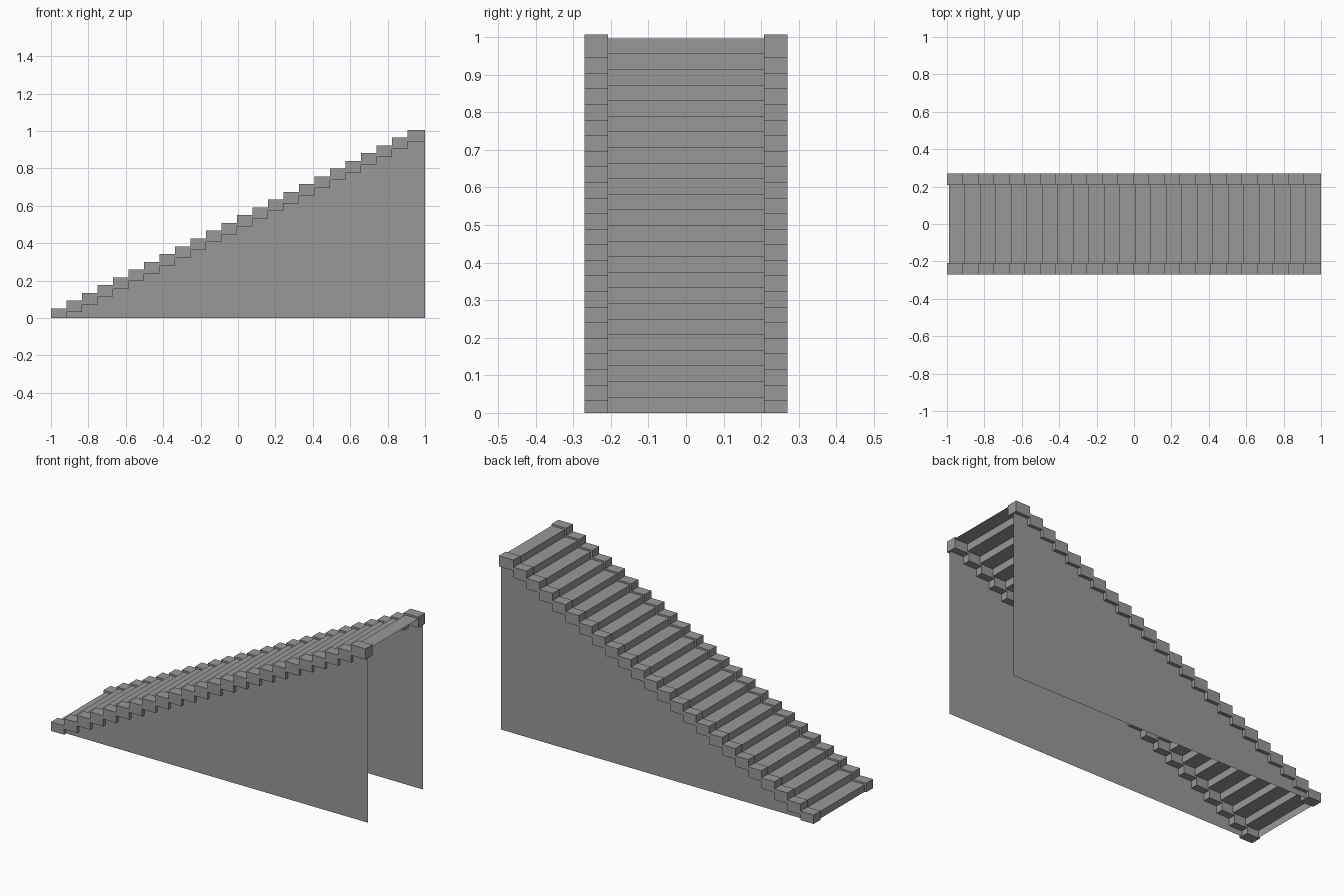
import bpy, bmesh
from mathutils import Vector

if "Cube" in bpy.data.objects:
    bpy.data.objects.remove(bpy.data.objects["Cube"])

N = 24                  # steps
RISE = 0.0415
X0, X1 = -0.99, 1.0     # first riser, back end
RUN = (X1 - X0) / N
HALF = 0.25             # half width of the flight
LIP = 0.01              # margin of the edge trim around the steps

# Dark grey for the whole staircase
grey = bpy.data.materials.new("dark_grey")
grey.diffuse_color = (0.318, 0.318, 0.318, 1)
grey.use_nodes = True
grey.node_tree.nodes["Principled BSDF"].inputs["Base Color"].default_value = grey.diffuse_color


def stair_line(x0, dz, x_end):
    """Zigzag up the flight as (x, z): riser then tread for each step."""
    pts = []
    for i in range(N):
        xa = x0 + i * RUN
        xb = x_end if i == N - 1 else xa + RUN
        pts += [(xa, (i + 1) * RISE + dz), (xb, (i + 1) * RISE + dz)]
    return pts


def finish(name, bm):
    bmesh.ops.recalc_face_normals(bm, faces=bm.faces)
    mesh = bpy.data.meshes.new(name)
    bm.to_mesh(mesh)
    bm.free()
    mesh.materials.append(grey)
    obj = bpy.data.objects.new(name, mesh)
    bpy.context.collection.objects.link(obj)
    return obj


def extruded(name, pts, y0, y1, closed):
    """Sweep an (x, z) line from y0 to y1; a closed one gets end caps."""
    bm = bmesh.new()
    a = [bm.verts.new((x, y0, z)) for x, z in pts]
    b = [bm.verts.new((x, y1, z)) for x, z in pts]
    n = len(pts)
    for i in range(n if closed else n - 1):
        j = (i + 1) % n
        bm.faces.new((a[i], a[j], b[j], b[i]))
    if closed:
        bm.faces.new(a)
        bm.faces.new(b[::-1])
    return finish(name, bm)


# Treads and risers: one open folded sheet, facing up
steps = [(X0, 0.0)] + stair_line(X0, 0.0, X1)
sheet = extruded("treads_and_risers", steps, -HALF, HALF, False)
if sheet.data.polygons[1].normal.z < 0:
    sheet.data.flip_normals()

# Stepped edge trim profile: upper line, then lower line back down
upper = stair_line(X0 - LIP, LIP, X1)
lower = [(x, max(0.0, z - RISE - 2 * LIP)) for x, z in upper]
trim = upper + lower[::-1]

for side, s in (("left", 1), ("right", -1)):
    extruded(side + "_edge_trim", trim, s * 0.208, s * 0.27, True)

    # Thin side wall standing under the trim
    bm = bmesh.new()
    wall = steps + [(X1, 0.0)]
    bm.faces.new([bm.verts.new((x, s * HALF, z)) for x, z in wall])
    obj = finish(side + "_side_wall", bm)
    if obj.data.polygons[0].normal.dot(Vector((0, s, 0))) < 0:
        obj.data.flip_normals()
